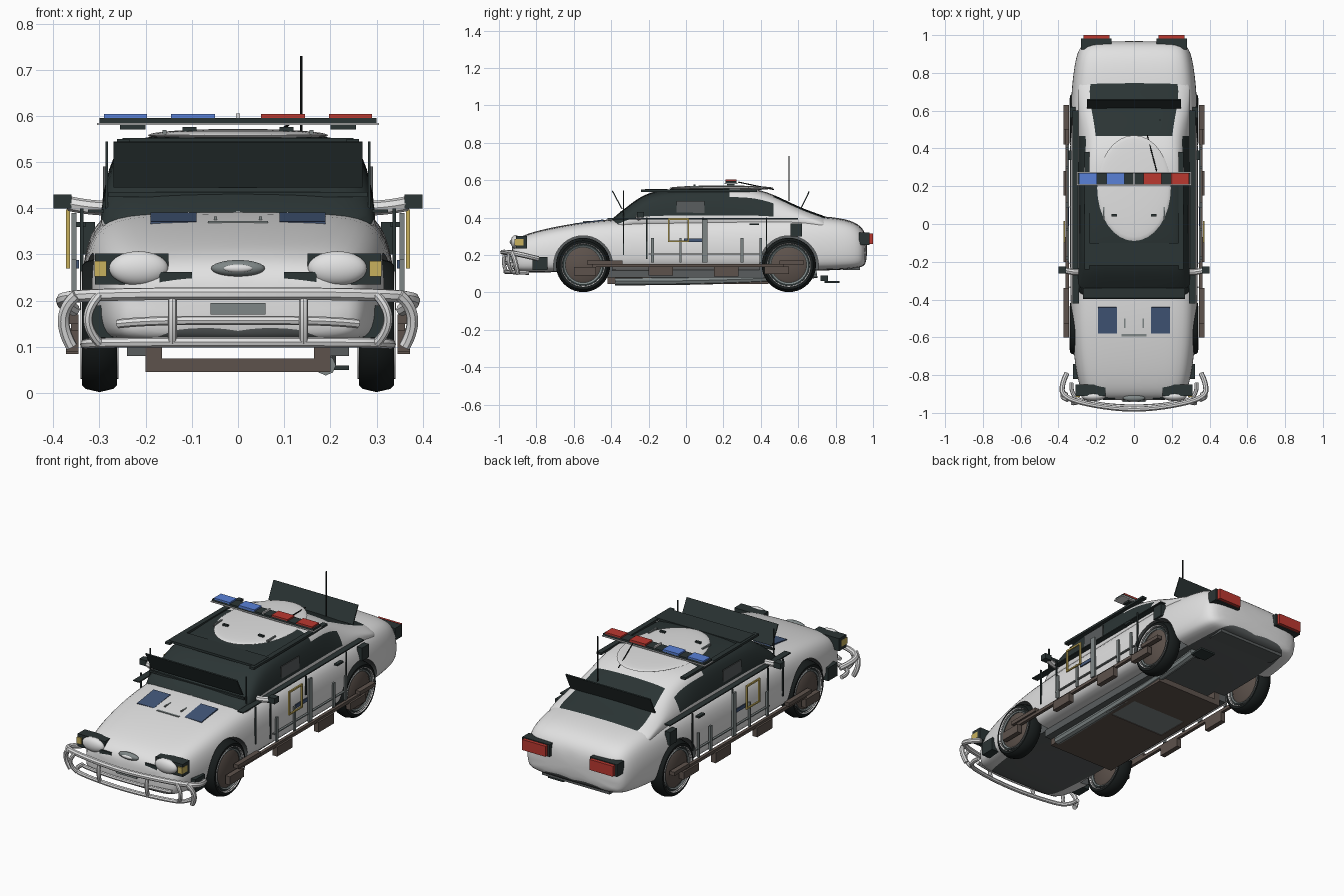
import bpy, bmesh, math
from mathutils import Matrix

cube = bpy.data.objects.get("Cube")
if cube:
    bpy.data.objects.remove(cube, do_unlink=True)


def material(name, *rgb):
    m = bpy.data.materials.new(name)
    m.use_nodes = True
    m.diffuse_color = (*rgb, 1)
    m.node_tree.nodes["Principled BSDF"].inputs["Base Color"].default_value = (*rgb, 1)
    return m


WHITE = material("white paint", .76, .76, .76)
DARK = material("dark trim", .024, .035, .035)
BLACK = material("tyre black", .009, .012, .012)
BROWN = material("brown metal", .11, .085, .072)
GREY = material("grey metal", .21, .24, .24)
RED = material("red lens", .5, .04, .03)
BLUE = material("blue lens", .1, .22, .68)
NAVY = material("navy panel", .055, .095, .19)
GOLD = material("amber", .58, .44, .11)
UNDER = material("underbody grey", .1, .11, .112)


def add(name, bm, *mats, smooth=False):
    bmesh.ops.recalc_face_normals(bm, faces=bm.faces)
    mesh = bpy.data.meshes.new(name)
    bm.to_mesh(mesh)
    bm.free()
    for m in mats:
        mesh.materials.append(m)
    ob = bpy.data.objects.new(name, mesh)
    bpy.context.collection.objects.link(ob)
    if smooth:
        finish(ob)
    return ob


def finish(ob, angle=35):
    bpy.ops.object.select_all(action='DESELECT')
    ob.select_set(True)
    bpy.context.view_layer.objects.active = ob
    bpy.ops.object.convert(target='MESH')
    bpy.ops.object.shade_smooth_by_angle(angle=math.radians(angle))


def box(name, mat, x, y, z, both=False, tilt=0):
    """Box from (min, max) ranges, mirrored across x when both is set."""
    for s, side in ((1, "left_"), (-1, "right_")) if both else ((1, ""),):
        bm = bmesh.new()
        size = [r[1] - r[0] for r in (x, y, z)]
        mid = [s * sum(x) / 2, sum(y) / 2, sum(z) / 2]
        mat4 = Matrix.Translation(mid) @ Matrix.Rotation(tilt, 4, 'X') @ Matrix.Diagonal((*size, 1))
        bmesh.ops.create_cube(bm, size=1, matrix=mat4)
        add(side + name, bm, mat)


def ball(name, mat, centre, radii):
    bm = bmesh.new()
    bmesh.ops.create_uvsphere(bm, u_segments=32, v_segments=16, radius=1,
                              matrix=Matrix.Translation(centre) @ Matrix.Diagonal((*radii, 1)))
    add(name, bm, mat, smooth=True)


def tube(name, mat, pts, r):
    cu = bpy.data.curves.new(name, 'CURVE')
    cu.dimensions = '3D'
    cu.bevel_depth, cu.bevel_resolution, cu.use_fill_caps = r, 2, True
    cu.materials.append(mat)
    sp = cu.splines.new('NURBS')
    sp.points.add(len(pts) - 1)
    for p, co in zip(sp.points, pts):
        p.co = (*co, 1)
    sp.order_u, sp.use_endpoint_u, sp.resolution_u = min(3, len(pts)), True, 6
    ob = bpy.data.objects.new(name, cu)
    bpy.context.collection.objects.link(ob)
    finish(ob)


def mirror_path(half):
    """Path from the left end to the centre, continued to the right."""
    return half + [(-x, y, z) for x, y, z in half[-2::-1]]


def lathe(name, mat, profile, x, y, z, steps=40):
    """Closed (radius, offset) profile turned around an axle along x."""
    bm = bmesh.new()
    vs = [bm.verts.new((x + o, y, z + r)) for r, o in profile]
    es = [bm.edges.new((vs[i], vs[(i + 1) % len(vs)])) for i in range(len(vs))]
    bmesh.ops.spin(bm, geom=vs + es, cent=(x, y, z), axis=(1, 0, 0), angle=math.tau,
                   steps=steps, use_merge=True)
    bmesh.ops.remove_doubles(bm, verts=bm.verts, dist=.0003)
    add(name, bm, mat, smooth=True)


def loft(name, stations, section, paint, mats):
    """Skin mirrored half sections placed along y."""
    bm = bmesh.new()
    rings = []
    for st in stations:
        half = section(*st[1:])
        ring = half + [(-x, z) for x, z in half[-2:0:-1]]
        rings.append([bm.verts.new((x, st[0], z)) for x, z in ring])
    n, m = len(rings[0]), len(half)
    for i in range(len(rings) - 1):
        for k in range(n):
            a, b, q = rings[i], rings[i + 1], (k + 1) % n
            f = bm.faces.new((a[k], a[q], b[q], b[k]))
            f.material_index = paint(i, k if k < m - 1 else 2 * m - 3 - k)
    bm.faces.new(rings[0])
    bm.faces.new(rings[-1])
    ob = add(name, bm, *mats)
    ob.modifiers.new("round", 'SUBSURF').levels = 2
    return ob


# Lower body with wheel arches
def body_section(w, zb, zt):
    h = zt - zb
    return [(0, zb), (.82 * w, zb), (.98 * w, zb + .08 * h), (1.01 * w, zb + .38 * h),
            (.98 * w, zb + .7 * h), (.87 * w, zb + .96 * h), (.55 * w, zt), (0, zt + .004)]


body = loft("body", [
    (-.935, .22, .13, .24), (-.91, .27, .11, .285), (-.83, .298, .105, .32), (-.65, .325, .11, .36),
    (-.4, .338, .115, .395), (0, .338, .115, .4), (.4, .338, .115, .41), (.65, .336, .115, .41),
    (.83, .318, .12, .398), (.93, .295, .13, .365), (.97, .25, .15, .3)],
    body_section, lambda i, j: 1 if j == 0 else 0, (WHITE, UNDER))
for y in (-.55, .55):
    for s in (1, -1):
        bm = bmesh.new()
        bmesh.ops.create_cone(bm, cap_ends=True, segments=40, radius1=.158, radius2=.158, depth=.2,
                              matrix=Matrix.Translation((s * .335, y, .145)) @ Matrix.Rotation(math.pi / 2, 4, 'Y'))
        for f in bm.faces:
            f.material_index = 1
        cutter = add("arch_cutter", bm, WHITE, UNDER)
        cutter.hide_render = True
        cut = body.modifiers.new("arch", 'BOOLEAN')
        cut.operation, cut.object, cut.solver = 'DIFFERENCE', cutter, 'EXACT'
finish(body)
for ob in [o for o in bpy.data.objects if o.name.startswith("arch_cutter")]:
    bpy.data.objects.remove(ob, do_unlink=True)


# Cabin: dark windscreen, side glass, front roof and rear window
def cabin_section(zt, w):
    return [(0, .33), (.3, .33), (.298, min(.405, zt - .04)), (w + .025, zt - .035),
            (w - .02, zt - .006), (w * .5, zt), (0, zt + .003)]


def cabin_paint(i, j):
    if j == 2:
        return 1 if i < 6 else 0
    return 1 if j > 2 and (i < 4 or (i > 5 and j > 3)) else 0


cabin = loft("cabin", [
    (-.42, .375, .27), (-.31, .46, .26), (-.2, .545, .25), (0, .556, .25), (.26, .562, .245), (.36, .555, .235),
    (.46, .527, .225), (.6, .456, .255), (.7, .42, .27), (.8, .385, .26)],
    cabin_section, cabin_paint, (WHITE, DARK))
finish(cabin, 60)
ball("roof_patch", WHITE, (0, .19, .558), (.195, .28, .014))
box("roof_edge", DARK, (-.25, .25), (-.22, -.1), (.54, .552))
box("side_window_screen", UNDER, (.286, .292), (-.05, .1), (.41, .49), True)
box("roof_rail", DARK, (.235, .262), (-.24, .38), (.538, .55), True)

# Raised window panels
box("front_window_panel", DARK, (-.27, .27), (-.371, -.365), (.44, .55), tilt=math.radians(28))
box("rear_window_panel", DARK, (-.25, .25), (.634, .64), (.445, .545), tilt=math.radians(-26))
box("wiper_strip", DARK, (-.28, .28), (-.35, -.34), (.425, .435))

# Light bar and aerials
box("light_bar_base", WHITE, (-.305, .305), (.205, .275), (.58, .585))
box("light_bar", DARK, (-.3, .3), (.21, .27), (.585, .596))
for mat, name, sign in ((BLUE, "blue_light", -1), (RED, "red_light", 1)):
    for a, b in ((.05, .145), (.197, .29)):
        box(name, mat, tuple(sorted((sign * a, sign * b))), (.21, .27), (.592, .604))
box("light_bar_centre", WHITE, (-.004, .004), (.21, .27), (.59, .605))
box("light_bar_foot", DARK, (.2, .255), (.22, .26), (.571, .58), True)
tube("aerial", BLACK, [(.137, .55, .49), (.137, .55, .73)], .003)
tube("roof_cable", BLACK, [(.07, .47, .55), (.12, .28, .59)], .003)
box("roof_clip", DARK, (.09, .12), (.04, .052), (.566, .576), True)
box("roof_strip", GREY, (.155, .163), (.02, .09), (.56, .57), True)

# Wheels
for y, end in ((-.55, "front_"), (.55, "rear_")):
    for s, side in ((1, "left_"), (-1, "right_")):
        x = s * .3
        n = end + side
        lathe(n + "tyre", BLACK, [(.112, -.036), (.13, -.038), (.138, -.03), (.145, 0), (.138, .03),
                                  (.13, .038), (.112, .036)], x, y, .147)
        lathe(n + "rim_ring", WHITE, [(.111, -.034), (.117, -.041), (.117, .041), (.111, .034)], x, y, .147)
        lathe(n + "rim", DARK, [(0, -.02), (.113, -.028), (.113, .028), (0, .02)], x, y, .147)
        lathe(n + "hub", BROWN, [(0, -.033), (.085, -.033), (.098, -.024), (.098, .024), (.085, .033), (0, .033)],
              x, y, .147)
        lathe(n + "hub_ring", GREY, [(.096, -.03), (.103, -.035), (.103, .035), (.096, .03)], x, y, .147)

# Bull bar
upper = [(.355, -.79, .18), (.385, -.85, .195), (.375, -.92, .21), (.2, -.965, .215), (0, -.985, .215)]
tube("bull_bar_top", WHITE, mirror_path(upper), .014)
tube("bull_bar_bottom", WHITE, mirror_path([(.33, -.84, .105), (.34, -.92, .108), (.2, -.955, .11), (0, -.97, .11)]), .011)
tube("bull_bar_middle", WHITE, mirror_path([(.26, -.93, .15), (.2, -.955, .157), (0, -.97, .157)]), .01)
for s in (1, -1):
    tube("bull_bar_post", WHITE, [(s * .142, -.965, .215), (s * .142, -.985, .16), (s * .142, -.96, .11)], .01)
    tube("bull_bar_end", WHITE, [(s * .35, -.93, .212), (s * .4, -.91, .17), (s * .36, -.9, .1)], .013)
    tube("bull_bar_loop", WHITE, [(s * .3, -.945, .212), (s * .35, -.96, .16), (s * .3, -.93, .108)], .01)

# Front face
box("headlight_housing", DARK, (.15, .31), (-.91, -.85), (.235, .302), True)
box("grille_side", DARK, (.1, .17), (-.927, -.88), (.237, .262), True)
box("indicator", GOLD, (.285, .311), (-.917, -.87), (.252, .286), True)
for s in (1, -1):
    ball("headlight", WHITE, (s * .215, -.912, .27), (.064, .025, .037))
ball("badge_rim", GREY, (0, -.922, .27), (.058, .018, .018))
ball("badge", WHITE, (0, -.935, .27), (.032, .008, .009))
box("bumper_slot", GREY, (-.06, .06), (-.942, -.9), (.17, .195))
box("bumper_corner", DARK, (.27, .322), (-.82, -.74), (.12, .19), True)

# Bonnet panels
box("bonnet_panel", NAVY, (.09, .19), (-.58, -.44), (.372, .381), True, math.radians(8))
box("bonnet_rib", GREY, (.045, .052), (-.55, -.5), (.368, .382), True)
box("bonnet_strip", GREY, (-.065, .065), (-.595, -.583), (.36, .372))

# Mirrors
for s in (1, -1):
    tube("mirror_arm", WHITE, [(s * .27, -.25, .4), (s * .32, -.26, .4), (s * .365, -.245, .41)], .016)
box("mirror", DARK, (.36, .4), (-.262, -.225), (.4, .43), True)

# Door trim, flat strips and rods standing off the sides
box("belt_line", DARK, (.29, .325), (-.42, .6), (.391, .397), True)
for y, lo, hi in ((-.335, .2, .4), (-.21, .18, .4), (.09, .3, .4), (.43, .2, .4)):
    box("door_rod", DARK, (.335, .342), (y - .003, y + .003), (lo, hi), True)
box("pillar_rod", DARK, (.281, .287), (-.338, -.332), (.39, .545), True)
for y, w in ((-.18, .008), (-.03, .006), (.1, .014), (.3, .008), (.4, .006)):
    box("door_strip", GREY, (.35, .36), (y - w, y + w), (.16, .39 if w > .01 else .29), True)
box("door_rail", GREY, (.345, .356), (-.2, .42), (.202, .208), True)
for y in ((-.097, -.087), (.007, .017)):
    box("gold_frame_side", GOLD, (.364, .372), y, (.27, .397), True)
for z in ((.27, .277), (.388, .397)):
    box("gold_frame_bar", GOLD, (.364, .372), (-.097, .017), z, True)
box("door_handle", DARK, (.33, .35), (.34, .39), (.36, .37), True)
box("door_plate", NAVY, (.344, .35), (-.01, .09), (.27, .288), True)
box("fuel_hatch", DARK, (.31, .34), (.56, .62), (.3, .37), True)

# Brown side frame
box("sill_rail", BROWN, (.345, .362), (-.5, .52), (.135, .152), True)
for y, z in (((-.6, -.48), (.09, .135)), ((-.53, -.34), (.15, .17)), ((-.2, -.07), (.09, .14)),
             ((.15, .28), (.085, .14)), ((.42, .55), (.1, .14)), ((.5, .63), (.15, .17))):
    box("sill_block", BROWN, (.345, .372), y, z, True)

# Underside
box("floor_front", BROWN, (-.19, .19), (-.42, .02), (.045, .075))
box("floor_middle", GREY, (-.19, .19), (.02, .2), (.048, .075))
box("floor_rear", BROWN, (-.19, .19), (.2, .44), (.045, .075))
box("floor_rail", BROWN, (.165, .2), (-.42, .44), (.045, .12), True)
box("chassis_beam", UNDER, (.2, .24), (-.42, .44), (.08, .12), True)
tube("exhaust", GREY, [(.19, -.38, .06), (.19, .4, .06), (.19, .7, .1)], .022)
box("tail_pipe", DARK, (.15, .24), (.74, .82), (.05, .06))
box("tow_hook", DARK, (.17, .2), (.72, .76), (.06, .09))

# Tail
box("tail_light_housing", DARK, (.12, .28), (.925, .982), (.255, .32), True)
box("tail_light", RED, (.13, .268), (.975, 1.0), (.26, .316), True)
box("rear_bumper_lip", UNDER, (-.2, .2), (.84, .93), (.12, .14))
